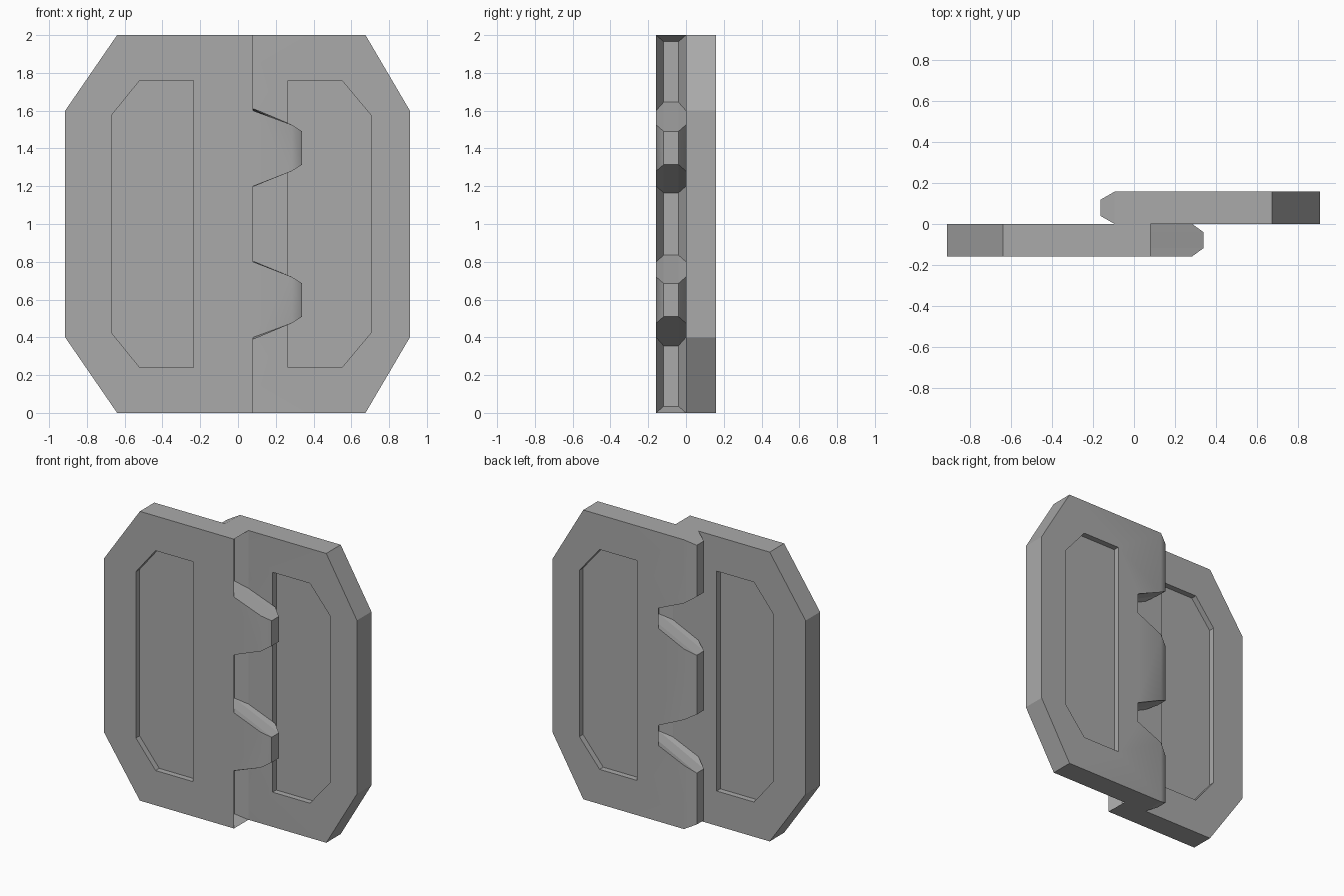
import bpy
import bmesh
from mathutils import Vector

cube = bpy.data.objects.get("Cube")
if cube:
    bpy.data.objects.remove(cube, do_unlink=True)

grey = bpy.data.materials.new("plain_grey")
grey.use_nodes = True
COLOUR = (0.4, 0.4, 0.4, 1)
grey.diffuse_color = COLOUR
grey.node_tree.nodes["Principled BSDF"].inputs["Base Color"].default_value = COLOUR

THICK = 0.158
BEVEL = 0.04
POCKET_DEPTH = 0.04


def mirrored(points):
    """Continue an upper half profile below the middle height."""
    return points + [(x, 2 - z) for x, z in reversed(points)]


def loop_edges(bm, verts):
    return [bm.edges.get((a, b)) or bm.edges.new((a, b))
            for a, b in zip(verts, verts[1:] + verts[:1])]


def make_plate(name, y0, rim, ridge, outer, pocket):
    """Plate with a toothed edge (rim on the faces, ridge between) and a pocket on each face."""
    bm = bmesh.new()
    y1 = y0 + THICK

    def ring(points, y):
        return [bm.verts.new((x, y, z)) for x, z in points]

    # Toothed edge as four rows of points through the thickness
    rim, ridge = mirrored(rim), mirrored(ridge)
    rows = [ring(rim, y0), ring(ridge, y0 + BEVEL), ring(ridge, y1 - BEVEL), ring(rim, y1)]
    for lower, upper in zip(rows, rows[1:]):
        for i in range(len(rim) - 1):
            bm.faces.new((lower[i], lower[i + 1], upper[i + 1], upper[i]))
    for end in (0, -1):
        bm.faces.new([row[end] for row in rows])

    # Straight outer sides
    outer = list(reversed(mirrored(outer)))
    sides = [ring(outer, y) for y in (y0, y1)]
    front = [rows[0][-1]] + sides[0] + [rows[0][0]]
    back = [rows[3][-1]] + sides[1] + [rows[3][0]]
    for i in range(len(front) - 1):
        bm.faces.new((front[i], front[i + 1], back[i + 1], back[i]))

    # Large faces, each with a sunken pocket
    pocket = mirrored(pocket)
    for y, direction, edge, side in ((y0, 1, rows[0], sides[0]), (y1, -1, rows[3], sides[1])):
        mouth = ring(pocket, y)
        floor = ring(pocket, y + direction * POCKET_DEPTH)
        edges = loop_edges(bm, edge + side) + loop_edges(bm, mouth)
        bmesh.ops.triangle_fill(bm, use_beauty=True, edges=edges, normal=Vector((0, -direction, 0)))
        for i in range(len(mouth)):
            j = (i + 1) % len(mouth)
            bm.faces.new((mouth[i], mouth[j], floor[j], floor[i]))
        bm.faces.new(floor)
    bmesh.ops.recalc_face_normals(bm, faces=bm.faces)

    # Only the tooth tips blend softly into the large faces
    for face in bm.faces:
        face.smooth = True
    for edge in bm.edges:
        flat = any(abs(f.normal.y) > 0.99 for f in edge.link_faces)
        edge.smooth = flat and abs(edge.calc_face_angle_signed(0)) < 0.9

    mesh = bpy.data.meshes.new(name)
    bm.to_mesh(mesh)
    bm.free()
    mesh.materials.append(grey)
    obj = bpy.data.objects.new(name, mesh)
    bpy.context.collection.objects.link(obj)
    weighted = obj.modifiers.new("weighted_normals", "WEIGHTED_NORMAL")
    weighted.keep_sharp = True


# Front plate with two teeth
make_plate(
    "front_plate", -THICK,
    rim=[(0.08, 2), (0.08, 1.6), (0.285, 1.525), (0.285, 1.28), (0.08, 1.2)],
    ridge=[(0, 1.965), (0, 1.645), (0.34, 1.49), (0.34, 1.315), (0, 1.165)],
    outer=[(-0.64, 2), (-0.915, 1.6)],
    pocket=[(-0.235, 1.76), (-0.52, 1.76), (-0.67, 1.575)])
bpy.data.objects["front_plate"].data.update()

# Back plate with three teeth
make_plate(
    "back_plate", 0,
    rim=[(-0.095, 2), (-0.095, 1.56), (0.1, 1.475), (0.1, 1.335), (-0.095, 1.245)],
    ridge=[(-0.165, 1.965), (-0.165, 1.61), (0.18, 1.44), (0.18, 1.37), (-0.165, 1.205)],
    outer=[(0.675, 2), (0.91, 1.6)],
    pocket=[(0.265, 1.76), (0.55, 1.76), (0.705, 1.575)])
